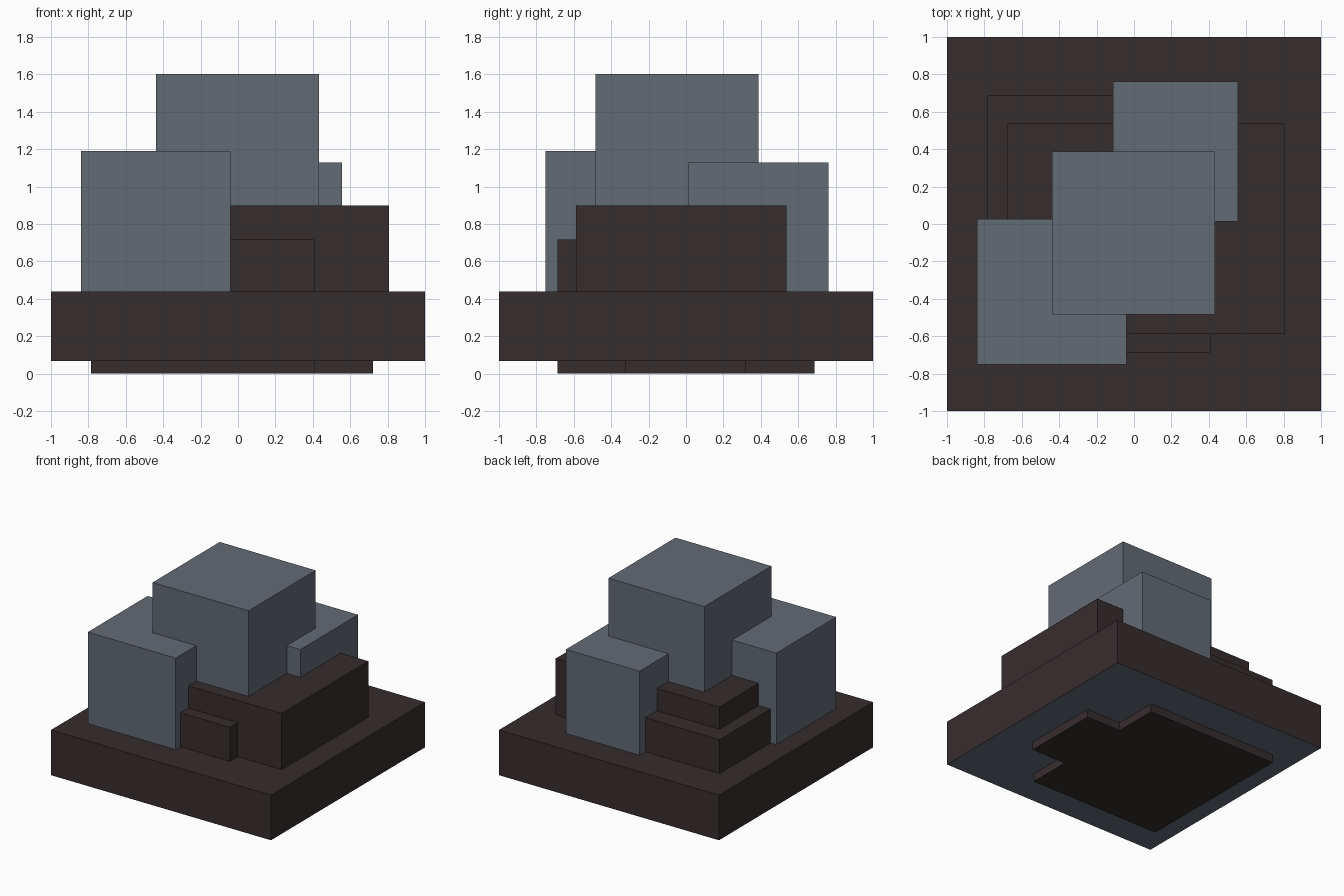
import bpy

if "Cube" in bpy.data.objects:
    bpy.data.objects.remove(bpy.data.objects["Cube"])


def material(name, rgb):
    m = bpy.data.materials.new(name)
    m.diffuse_color = (*rgb, 1.0)
    m.use_nodes = True
    m.node_tree.nodes["Principled BSDF"].inputs["Base Color"].default_value = m.diffuse_color
    return m


brown = material("dark brown earth", (0.037, 0.026, 0.027))
grey = material("slate grey stone", (0.127, 0.147, 0.178))


def box(name, x, y, z, mat):
    """Box from (min, max) ranges on each axis."""
    bpy.ops.mesh.primitive_cube_add(size=1)
    ob = bpy.context.object
    ob.name = name
    for v in ob.data.vertices:
        v.co = [r[0] if c < 0 else r[1] for c, r in zip(v.co, (x, y, z))]
    ob.data.materials.append(mat)
    return ob


# Wide slab, with a stone underside
slab = box("slab", (-1, 1), (-1, 1), (0.067, 0.438), brown)
slab.data.materials.append(grey)
for face in slab.data.polygons:
    if face.normal.z < -0.5:
        face.material_index = 1

# Earth blocks: one runs through the slab, one stacks above, one is a foot below
box("lower_earth_block", (-0.787, 0.408), (-0.688, 0.688), (0, 0.717), brown)
box("upper_earth_block", (-0.68, 0.808), (-0.587, 0.537), (0.3, 0.9), brown)
box("foot_block", (0.0, 0.722), (-0.327, 0.318), (0.0, 0.4), brown)

# Stone blocks
box("front_left_stone", (-0.84, -0.041), (-0.75, 0.027), (0.3, 1.19), grey)
box("central_stone", (-0.438, 0.434), (-0.483, 0.388), (0.6, 1.603), grey)
box("back_stone", (-0.112, 0.557), (0.014, 0.763), (0.3, 1.128), grey)
